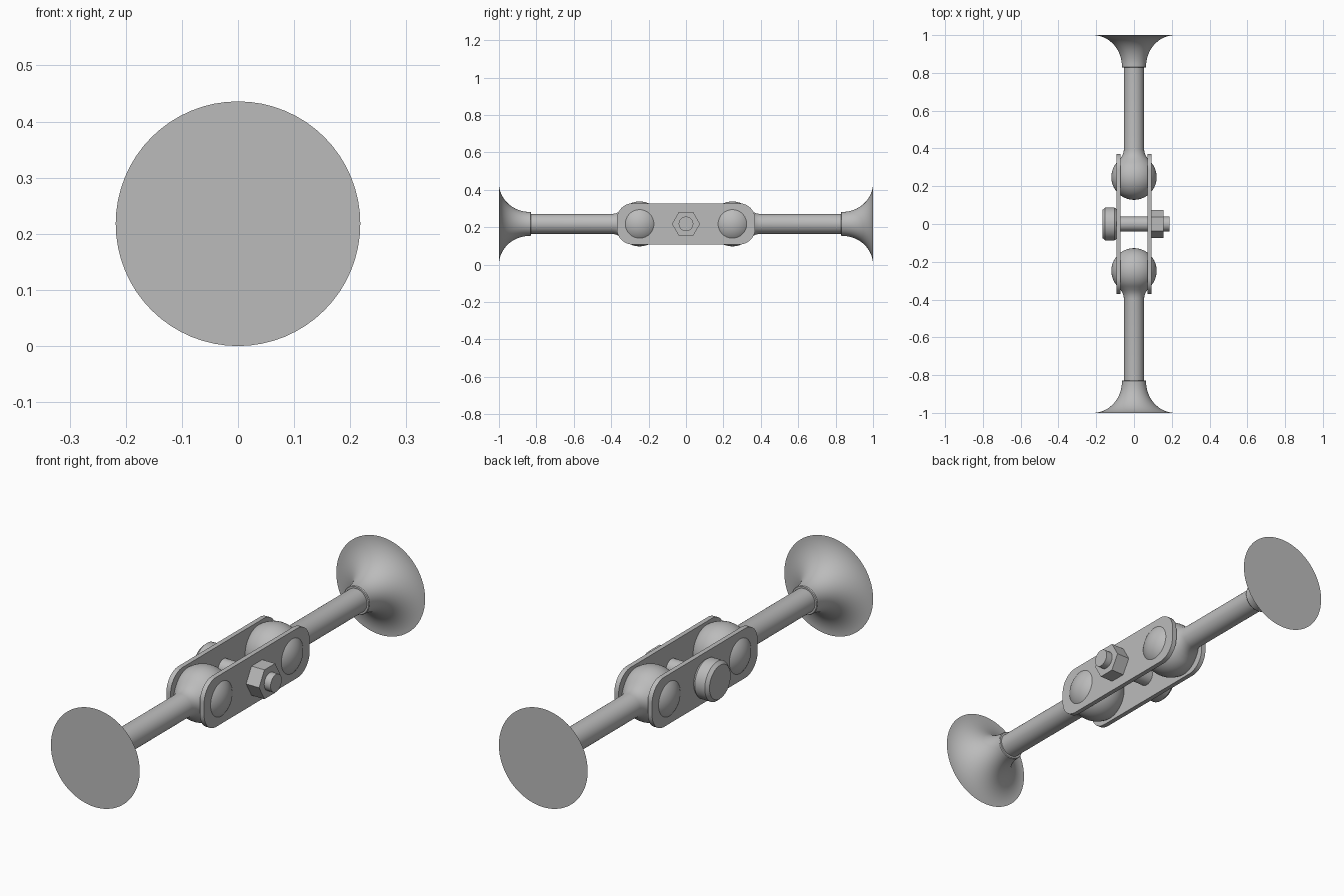
import bpy, bmesh, math
from mathutils import Matrix, Vector

if "Cube" in bpy.data.objects:
    bpy.data.objects.remove(bpy.data.objects["Cube"], do_unlink=True)

MID = 0.218          # height of the main axis, equal to the flange radius
BALL_Y, BALL_R = 0.248, 0.12
ROD_R = 0.053

steel = bpy.data.materials.new("grey_steel")
steel.use_nodes = True
grey = (0.5, 0.5, 0.5, 1)
steel.diffuse_color = grey
steel.node_tree.nodes["Principled BSDF"].inputs["Base Color"].default_value = grey


def finish(name, bm, angle=30):
    """Turn a bmesh into a shaded object on the main axis."""
    bmesh.ops.recalc_face_normals(bm, faces=bm.faces[:])
    mesh = bpy.data.meshes.new(name)
    bm.to_mesh(mesh)
    bm.free()
    mesh.materials.append(steel)
    mesh.shade_smooth()
    mesh.set_sharp_from_angle(angle=math.radians(angle))
    obj = bpy.data.objects.new(name, mesh)
    obj.location.z = MID
    bpy.context.collection.objects.link(obj)
    return obj


def lathe(name, profile, turn, sides=64, start=0.0):
    """Revolve (radius, distance) points about z, then turn the result."""
    bm = bmesh.new()
    rings = []
    for r, d in profile:
        if r < 1e-5:
            rings.append([bm.verts.new((0, 0, d))] * sides)
            continue
        angles = [start + math.tau * i / sides for i in range(sides)]
        rings.append([bm.verts.new((r * math.cos(a), r * math.sin(a), d)) for a in angles])
    for low, high in zip(rings, rings[1:]):
        for i in range(sides):
            j = (i + 1) % sides
            corners = dict.fromkeys((low[i], low[j], high[j], high[i]))
            bm.faces.new(list(corners))
    for ring in (rings[0], rings[-1]):
        if ring[0] is not ring[1]:
            bm.faces.new(ring)
    bmesh.ops.transform(bm, matrix=turn, verts=bm.verts[:])
    return finish(name, bm)


# Ball, filleted neck and rod, running outward from the centre
ball_rod = []
for i in range(25):
    a = math.radians(i * 135 / 24)
    ball_rod.append((BALL_R * math.sin(a), BALL_Y - BALL_R * math.cos(a)))
ball_rod += [(0.072, 0.348), (0.062, 0.362), (0.056, 0.378), (ROD_R, 0.395), (ROD_R, 0.85)]

# Trumpet-shaped foot with a small rounded lip at its neck
foot = [(ROD_R, 0.828), (0.061, 0.828), (0.064, 0.832)]
for i in range(1, 21):
    a = math.radians(i * 90 / 20)
    foot.append((MID - 0.154 * math.cos(a), 0.835 + 0.165 * math.sin(a)))

for side, angle in (("front", 90), ("back", -90)):
    turn = Matrix.Rotation(math.radians(angle), 4, 'X')
    lathe(side + "_ball_rod", ball_rod, turn)
    lathe(side + "_flared_foot", foot, turn)


def side_plate(name, x, thick=0.021, half_y=0.37, half_z=0.11, r=0.085):
    """Flat bar with rounded corners."""
    bm = bmesh.new()
    outline = []
    for k, (sy, sz) in enumerate(((1, 1), (-1, 1), (-1, -1), (1, -1))):
        for i in range(13):
            a = math.radians(90 * k + 7.5 * i)
            outline.append(bm.verts.new((x - thick / 2,
                                         sy * (half_y - r) + r * math.cos(a),
                                         sz * (half_z - r) + r * math.sin(a))))
    face = bm.faces.new(outline)
    extruded = bmesh.ops.extrude_face_region(bm, geom=[face], use_keep_orig=True)
    moved = [v for v in extruded["geom"] if isinstance(v, bmesh.types.BMVert)]
    bmesh.ops.translate(bm, verts=moved, vec=Vector((thick, 0, 0)))
    return finish(name, bm)


side_plate("left_clamp_plate", 0.082)
side_plate("right_clamp_plate", -0.082)

# Clamp bolt, its chamfered head and its nut, running across the plates
across = Matrix.Rotation(math.radians(90), 4, 'Y')
lathe("bolt_shank", [(0.039, -0.11), (0.039, 0.187)], across, 48)
lathe("bolt_head", [(0.074, -0.167), (0.087, -0.153), (0.087, -0.104), (0.078, -0.092)], across)
lathe("hex_nut", [(0.075, 0.092), (0.075, 0.156)], across, 6, math.pi / 2)
